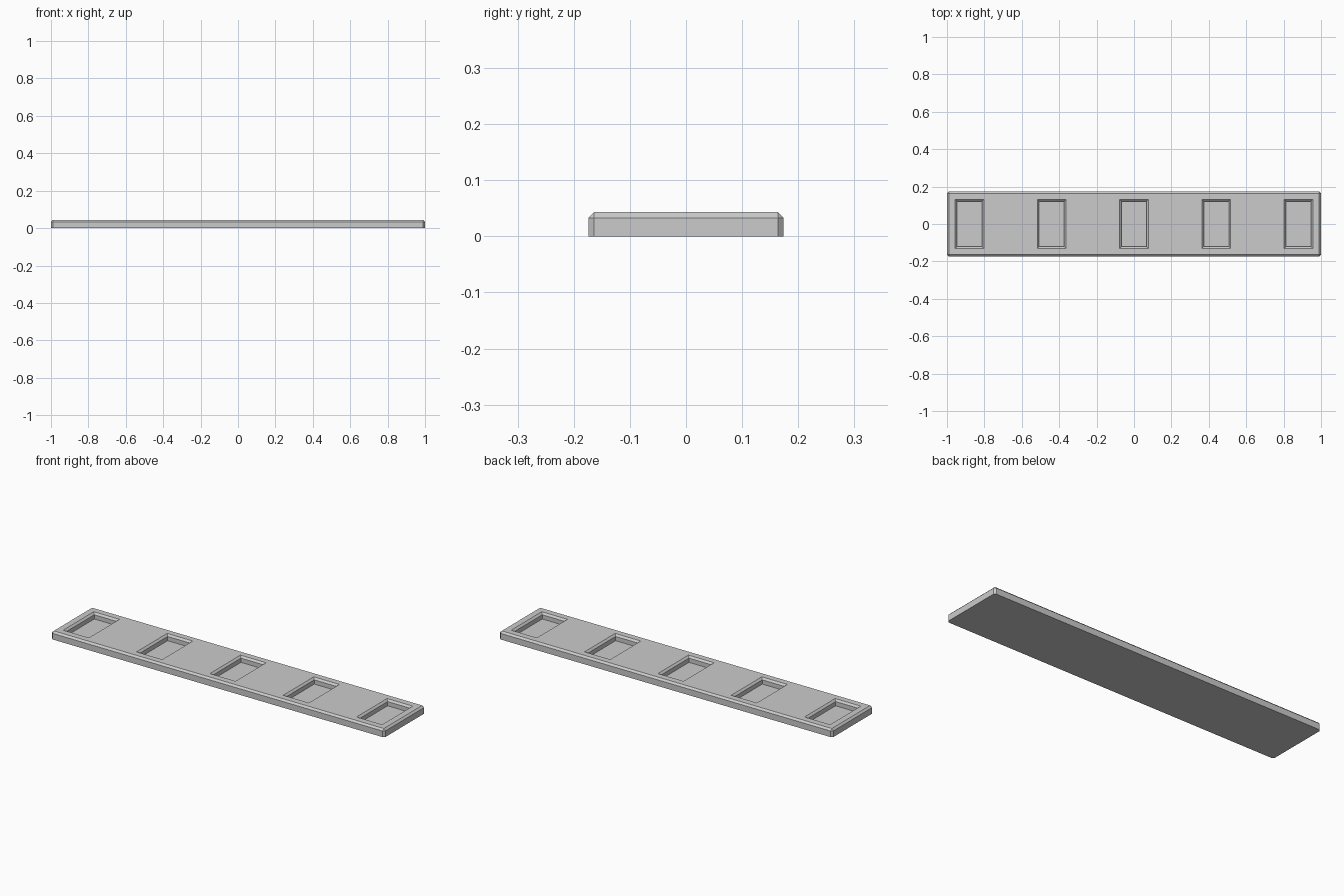
import bpy, bmesh

if "Cube" in bpy.data.objects:
    bpy.data.objects.remove(bpy.data.objects["Cube"])

L, W, H, C = 2.0, 0.348, 0.043, 0.01     # slab size and chamfer
PW, PD, FLOOR = 0.134, 0.242, 0.010      # pocket size and floor height


def loft(bm, rings):
    """Closed solid through a stack of point rings."""
    vs = [[bm.verts.new(p) for p in r] for r in rings]
    n = len(vs[0])
    for a, b in zip(vs, vs[1:]):
        for i in range(n):
            j = (i + 1) % n
            bm.faces.new((a[i], a[j], b[j], b[i]))
    bm.faces.new(vs[0][::-1])
    bm.faces.new(vs[-1])


def rect(cx, hx, hy, z):
    return [(cx - hx, -hy, z), (cx + hx, -hy, z), (cx + hx, hy, z), (cx - hx, hy, z)]


def make(name, bm):
    me = bpy.data.meshes.new(name)
    bmesh.ops.recalc_face_normals(bm, faces=bm.faces[:])
    bm.to_mesh(me)
    bm.free()
    ob = bpy.data.objects.new(name, me)
    bpy.context.collection.objects.link(ob)
    return ob


grey = bpy.data.materials.new("grey")
grey.diffuse_color = (0.6, 0.6, 0.6, 1)
grey.use_nodes = True
grey.node_tree.nodes["Principled BSDF"].inputs["Base Color"].default_value = grey.diffuse_color

# Slab: chamfered on the upright and top edges
bm = bmesh.new()
bmesh.ops.create_cube(bm, size=1)
for v in bm.verts:
    v.co = (v.co.x * L, v.co.y * W, (v.co.z + 0.5) * H)
edges = [e for e in bm.edges if max(v.co.z for v in e.verts) > H / 2]
bmesh.ops.bevel(bm, geom=edges, offset=C, segments=1, affect='EDGES', profile=0.5)
slab = make("slab", bm)
slab.data.materials.append(grey)

# Five pockets with a chamfered rim
bm = bmesh.new()
for i in range(-2, 3):
    x = i * 0.44
    hx, hy = PW / 2, PD / 2
    loft(bm, [rect(x, hx, hy, FLOOR), rect(x, hx, hy, H - C),
              rect(x, hx + 2 * C, hy + 2 * C, H + C)])
cutter = make("pocket_cutter", bm)
cutter.data.materials.append(grey)

# Cut the pockets, then drop the cutter
mod = slab.modifiers.new("pockets", 'BOOLEAN')
mod.operation, mod.solver, mod.object = 'DIFFERENCE', 'EXACT', cutter
bpy.context.view_layer.objects.active = slab
bpy.ops.object.modifier_apply(modifier=mod.name)
bpy.data.objects.remove(cutter)
